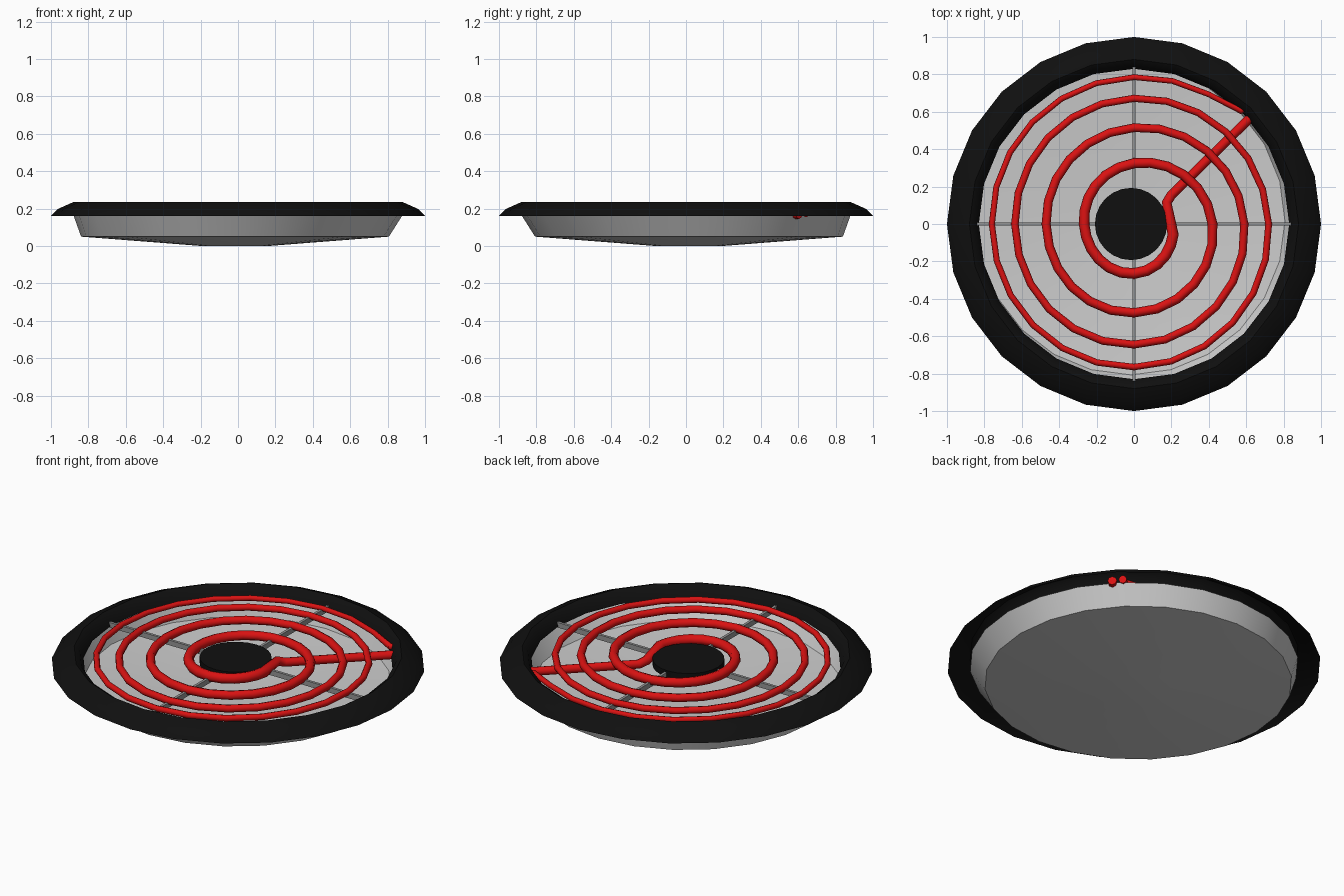
import bpy, bmesh, math
from mathutils import Vector

if "Cube" in bpy.data.objects:
    bpy.data.objects.remove(bpy.data.objects["Cube"])

SIDES = 24


def material(name, rgb, rough=0.6):
    m = bpy.data.materials.new(name)
    m.use_nodes = True
    m.diffuse_color = (*rgb, 1)
    bsdf = m.node_tree.nodes["Principled BSDF"]
    bsdf.inputs["Base Color"].default_value = (*rgb, 1)
    bsdf.inputs["Roughness"].default_value = rough
    return m


black = material("black enamel", (0.005, 0.005, 0.005))
steel = material("pale steel", (0.6, 0.6, 0.6))
dark_steel = material("support grey", (0.3, 0.3, 0.3))
red = material("hot red", (0.7, 0.006, 0.006))


def finish(obj, mat, angle=40):
    obj.data.materials.append(mat)
    bpy.ops.object.select_all(action="DESELECT")
    obj.select_set(True)
    bpy.context.view_layer.objects.active = obj
    bpy.ops.object.shade_smooth_by_angle(angle=math.radians(angle))


def lathe(name, profile, mat, caps=(), flip=False, angle=40):
    """Rings of (radius, z, shift), the shift sliding a ring along -x and +y."""
    bm = bmesh.new()
    rings = []
    for r, z, s in profile:
        rings.append([bm.verts.new((r * math.cos(a) - s, r * math.sin(a) + s, z))
                      for a in (math.tau * i / SIDES for i in range(SIDES))])
    for lo, hi in zip(rings, rings[1:]):
        for i in range(SIDES):
            j = (i + 1) % SIDES
            bm.faces.new((lo[i], lo[j], hi[j], hi[i]))
    for c in caps:
        bm.faces.new(rings[c] if c else rings[c][::-1])
    if flip:
        bmesh.ops.reverse_faces(bm, faces=bm.faces[:])
    me = bpy.data.meshes.new(name)
    bm.to_mesh(me)
    bm.free()
    obj = bpy.data.objects.new(name, me)
    bpy.context.collection.objects.link(obj)
    finish(obj, mat, angle)
    return obj


# Drip bowl: shallow dished floor with a flared wall
lathe("drip_bowl", [(0.18, 0, 0.016), (0.823, 0.05, 0.016), (0.88, 0.165, 0)],
      steel, caps=(0,))

# Trim ring: open-bottomed rounded rim with a lip hanging inside the bowl
lathe("trim_ring", [(1, 0.16, 0), (0.965, 0.197, 0), (0.88, 0.235, 0),
                    (0.85, 0.215, 0), (0.83, 0.168, 0)], black)

# Centre medallion
hub = lathe("centre_disc", [(0.193, 0.165, 0), (0.193, 0.202, 0)], black, caps=(0, -1))
hub.location.x = -0.016

# Crossed support bars beneath the coil
for name, size in (("support_bar_x", (1.68, 0.016, 0.03)),
                   ("support_bar_y", (0.016, 1.68, 0.03))):
    bpy.ops.mesh.primitive_cube_add(size=1, location=(0, 0, 0.175))
    bar = bpy.context.object
    bar.name = name
    bar.scale = size
    bpy.ops.object.transform_apply(location=False, rotation=False, scale=True)
    finish(bar, dark_steel)

# Heating coil: spiral radius at every quarter turn, clockwise from +x
quarters = [0.21, 0.265, 0.267, 0.325, 0.42, 0.475, 0.47, 0.515, 0.59,
            0.645, 0.637, 0.672, 0.72, 0.765, 0.76, 0.785, 0.83]


def spiral_radius(t):
    i = min(int(t), len(quarters) - 2)
    f = t - i
    a, b, c, d = (quarters[max(0, min(k, len(quarters) - 1))] for k in range(i - 1, i + 3))
    return b + 0.5 * f * (c - a + f * (2 * a - 5 * b + 4 * c - d + f * (3 * (b - c) + d - a)))


COIL_Z = 0.195
STEPS = 6
LAST = 15 * STEPS + 2
path = [(Vector((0.66, 0.605, 0.17)), 0.025),      # lead running in under the turns
        (Vector((0.2, 0.155, 0.17)), 0.026),
        (Vector((0.175, 0.115, 0.185)), 0.027)]
for k in range(1, LAST + 1):
    t = k / STEPS
    a = -t * math.pi / 2
    r = spiral_radius(t)
    path.append((Vector((r * math.cos(a), r * math.sin(a), COIL_Z)), 0.03 - 0.015 * k / LAST))
path += [(Vector((0.57, 0.605, 0.19)), 0.018),     # tail turning out under the rim
         (Vector((0.62, 0.645, 0.175)), 0.022)]

curve = bpy.data.curves.new("heating_coil", "CURVE")
curve.dimensions = "3D"
curve.bevel_depth = 1
curve.bevel_resolution = 2
curve.use_fill_caps = True
spline = curve.splines.new("POLY")
spline.points.add(len(path) - 1)
for p, (co, rad) in zip(spline.points, path):
    p.co = (*co, 1)
    p.radius = rad
coil = bpy.data.objects.new("heating_coil", curve)
bpy.context.collection.objects.link(coil)
bpy.ops.object.select_all(action="DESELECT")
coil.select_set(True)
bpy.context.view_layer.objects.active = coil
bpy.ops.object.convert(target="MESH")
finish(bpy.context.object, red, 50)
